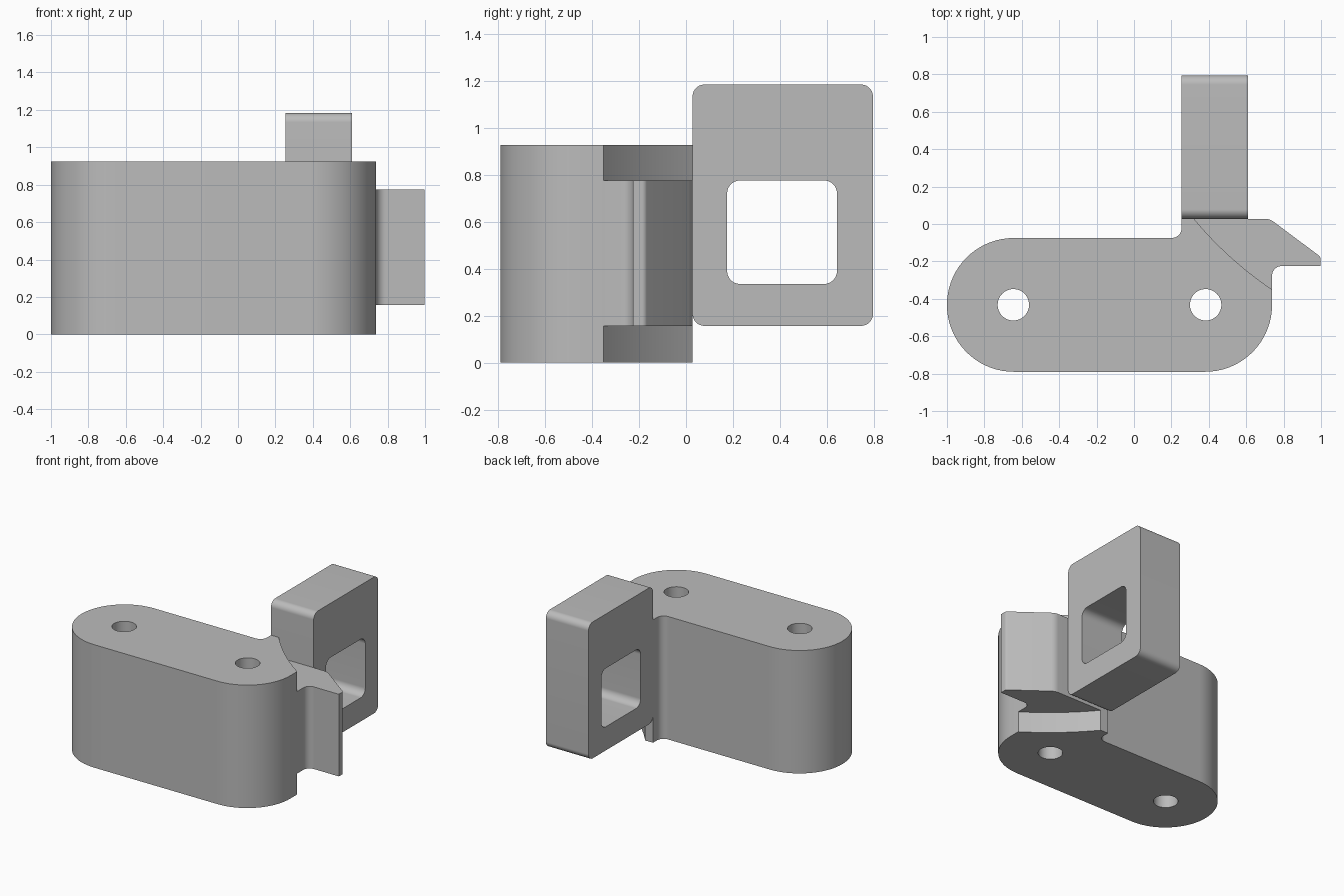
import bpy, bmesh, math
from mathutils import Vector

if "Cube" in bpy.data.objects:
    bpy.data.objects.remove(bpy.data.objects["Cube"])

grey = bpy.data.materials.new("plain grey")
grey.use_nodes = True
COLOUR = (0.5, 0.5, 0.5, 1)
grey.diffuse_color = COLOUR
grey.node_tree.nodes["Principled BSDF"].inputs["Base Color"].default_value = COLOUR


def rounded(corners):
    """Outline from (x, y, radius) corners, each replaced by a fillet arc."""
    out = []
    for i, (x, y, r) in enumerate(corners):
        p = Vector((x, y))
        if r == 0:
            out.append(p)
            continue
        a = (Vector(corners[i - 1][:2]) - p).normalized()
        b = (Vector(corners[(i + 1) % len(corners)][:2]) - p).normalized()
        half = a.angle(b) / 2
        centre = p + (a + b).normalized() * (r / math.sin(half))
        start = p + a * (r / math.tan(half)) - centre
        end = p + b * (r / math.tan(half)) - centre
        turn = math.atan2(start.x * end.y - start.y * end.x, start.dot(end))
        steps = max(4, round(abs(turn) / math.radians(5)))
        for k in range(steps + 1):
            t = turn * k / steps
            c, s = math.cos(t), math.sin(t)
            out.append(centre + Vector((c * start.x - s * start.y, s * start.x + c * start.y)))
    return out


def prism(name, outline, low, high, along="z"):
    """Extrude an outline along z, or a (y, z) outline along x."""
    bm = bmesh.new()
    place = (lambda p, h: (p[0], p[1], h)) if along == "z" else (lambda p, h: (h, p[0], p[1]))
    base = bm.faces.new([bm.verts.new(place(p, low)) for p in outline])
    moved = bmesh.ops.extrude_face_region(bm, geom=[base])["geom"]
    shift = Vector(place((0, 0), high - low))
    bmesh.ops.translate(bm, verts=[v for v in moved if isinstance(v, bmesh.types.BMVert)], vec=shift)
    bmesh.ops.remove_doubles(bm, verts=bm.verts, dist=1e-5)
    bmesh.ops.recalc_face_normals(bm, faces=bm.faces)
    mesh = bpy.data.meshes.new(name)
    bm.to_mesh(mesh)
    bm.free()
    mesh.materials.append(grey)
    obj = bpy.data.objects.new(name, mesh)
    bpy.context.collection.objects.link(obj)
    return obj


def activate(obj):
    bpy.ops.object.select_all(action="DESELECT")
    obj.select_set(True)
    bpy.context.view_layer.objects.active = obj


def cut(obj, cutters):
    activate(obj)
    for cutter in cutters:
        cutter.hide_render = True
        mod = obj.modifiers.new("cut", "BOOLEAN")
        mod.operation = "DIFFERENCE"
        mod.solver = "EXACT"
        mod.object = cutter
        bpy.ops.object.modifier_apply(modifier=mod.name)
        bpy.data.objects.remove(cutter)
    bpy.ops.object.shade_smooth_by_angle(angle=math.radians(30))


TOP, STEP_LOW, STEP_HIGH = 0.925, 0.157, 0.775
BACK = 0.028

# Main block: rounded bar with a neck at the back and a pointed tooth at the right
block = prism("main_block", rounded([
    (-1, -0.79, 0.357), (0.738, -0.79, 0.357), (0.738, -0.225, 0.052),
    (0.997, -0.225, 0), (0.997, -0.175, 0.025), (0.725, BACK, 0.08),
    (0.255, BACK, 0), (0.255, -0.075, 0.055), (-1, -0.075, 0.357)]), 0, TOP)

# Curved step that leaves the tooth only at mid height
start, end = Vector((0.32, BACK)), Vector((0.738, -0.35))
run = end - start
side = Vector((run.y, -run.x)).normalized()
curve = []
for k in range(-2, 15):
    t = k / 12
    curve.append(start + run * t + side * (0.08 * t * (1 - t)))
notch = curve + [(1.2, -0.42), (1.2, 0.3), (0.2, 0.3)]
cutters = [prism("step_cutter", notch, -0.2, STEP_LOW),
           prism("step_cutter", notch, STEP_HIGH, TOP + 0.2)]

# Two bolt holes through the block
for x in (-0.645, 0.383):
    ring = [(x + 0.084 * math.cos(a), -0.432 + 0.084 * math.sin(a))
            for a in (math.tau * k / 48 for k in range(48))]
    cutters.append(prism("hole_cutter", ring, -0.2, TOP + 0.2))
cut(block, cutters)


def rounded_box(y0, y1, z0, z1, r):
    return rounded([(y0, z0, r), (y1, z0, r), (y1, z1, r), (y0, z1, r)])


# Upright loop with a rounded window
loop = prism("window_loop", rounded_box(BACK, 0.795, STEP_LOW, 1.183, 0.05), 0.255, 0.61, "x")
cut(loop, [prism("window_cutter", rounded_box(0.175, 0.642, 0.335, STEP_HIGH, 0.055), 0, 0.9, "x")])
